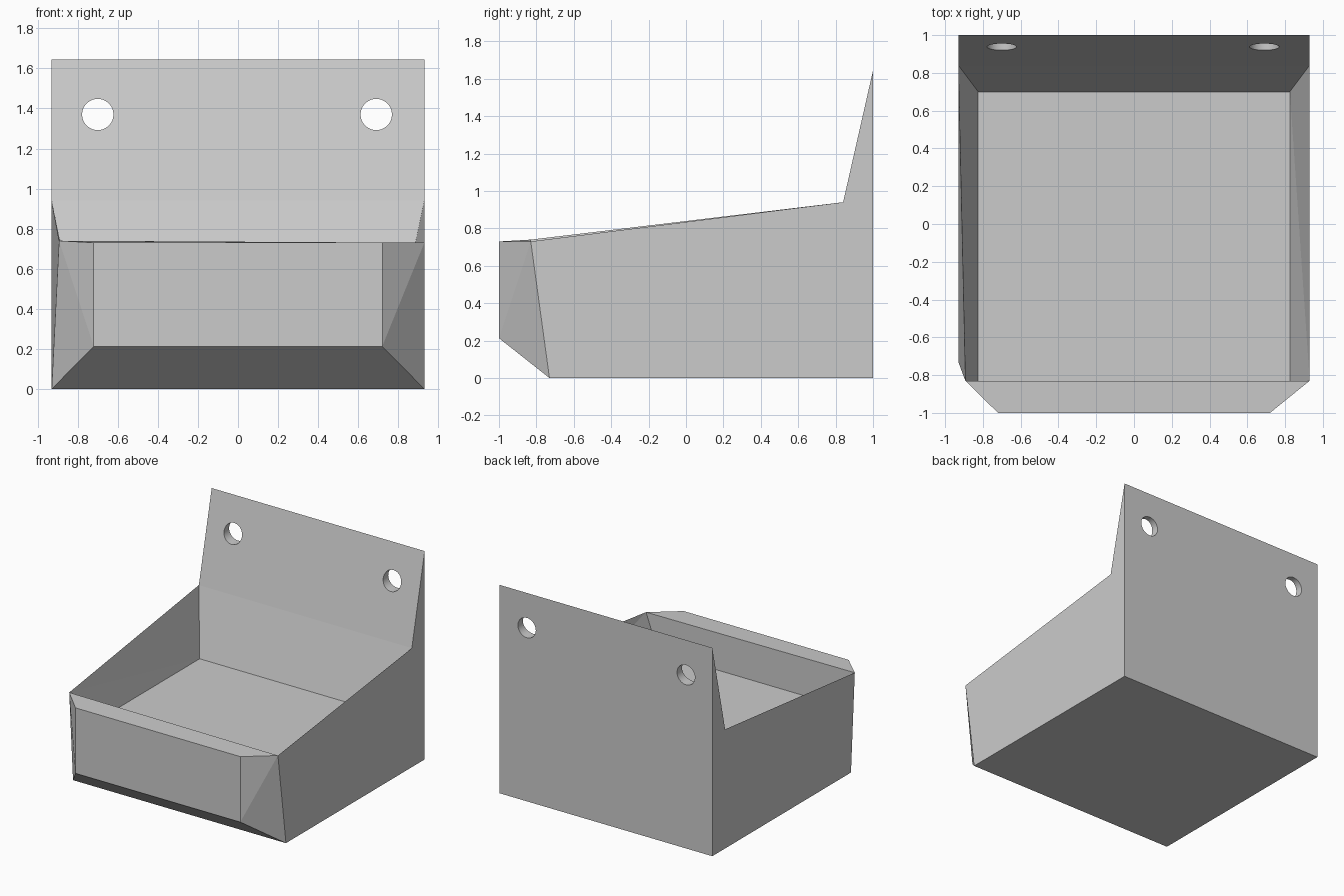
import bpy, bmesh, math

if "Cube" in bpy.data.objects:
    bpy.data.objects.remove(bpy.data.objects["Cube"])

grey = bpy.data.materials.new("light grey")
grey.diffuse_color = (0.6, 0.6, 0.6, 1)
grey.use_nodes = True
grey.node_tree.nodes["Principled BSDF"].inputs["Base Color"].default_value = grey.diffuse_color

# Corner points of one side of the bin (s = -1 left, 1 right)
def side_points(s):
    left = s < 0
    return {
        "base_front": (s * 0.93, -0.73, 0),
        "base_back": (s * 0.93, 1, 0),
        "top_back": (s * 0.93, 1, 1.645),
        "notch": (s * 0.93, 0.84, 0.94),
        "rim": (s * (0.893 if left else 0.93), -0.83, 0.74 if left else 0.73),
        "lip_top": (s * 0.72, -1, 0.73),
        "lip_low": (s * 0.72, -1, 0.213),
        "floor_front": (s * 0.825, -0.83, 0.44),
        "floor_back": (s * 0.825, 0.70, 0.44),
    }

bm = bmesh.new()
L, R = [{k: bm.verts.new(p) for k, p in side_points(s).items()} for s in (-1, 1)]

# Strips spanning left to right: back, slanted back plate, floor, lip, underside
loop = ["base_back", "top_back", "notch", "floor_back", "floor_front",
        "rim", "lip_top", "lip_low", "base_front", "base_back"]
for a, b in zip(loop, loop[1:]):
    bm.faces.new([L[a], L[b], R[b], R[a]])

# Side walls: outside, chamfered front corner, tapered inside
for v in (L, R):
    for names in (("base_front", "base_back", "notch"),
                  ("base_back", "top_back", "notch"),
                  ("base_front", "notch", "rim"),
                  ("base_front", "rim", "lip_low"),
                  ("rim", "lip_top", "lip_low"),
                  ("notch", "rim", "floor_back"),
                  ("rim", "floor_front", "floor_back")):
        bm.faces.new([v[n] for n in names])
bmesh.ops.recalc_face_normals(bm, faces=bm.faces)
mesh = bpy.data.meshes.new("wall_bin")
bm.to_mesh(mesh)
bm.free()
mesh.materials.append(grey)
wall_bin = bpy.data.objects.new("wall_bin", mesh)
bpy.context.collection.objects.link(wall_bin)

# Two round mounting holes through the back plate
for name, x in (("left_hole_cutter", -0.70), ("right_hole_cutter", 0.69)):
    bpy.ops.mesh.primitive_cylinder_add(vertices=48, radius=0.078, depth=0.6,
                                        location=(x, 1, 1.37),
                                        rotation=(math.pi / 2, 0, 0))
    cutter = bpy.context.object
    cutter.name = name
    cutter.data.materials.append(grey)
    cut = wall_bin.modifiers.new(name, "BOOLEAN")
    cut.operation = "DIFFERENCE"
    cut.solver = "EXACT"
    cut.object = cutter
    cutter.hide_render = True
    cutter.hide_set(True)

# Smooth hole walls, flat panels
bpy.ops.object.select_all(action="DESELECT")
bpy.context.view_layer.objects.active = wall_bin
wall_bin.select_set(True)
for cut in list(wall_bin.modifiers):
    bpy.ops.object.modifier_apply(modifier=cut.name)
for name in ("left_hole_cutter", "right_hole_cutter"):
    bpy.data.objects.remove(bpy.data.objects[name])
for p in wall_bin.data.polygons:
    n = p.normal
    p.use_smooth = p.center.z > 1.2 and abs(n.y) < 0.1 and p.area < 0.01
